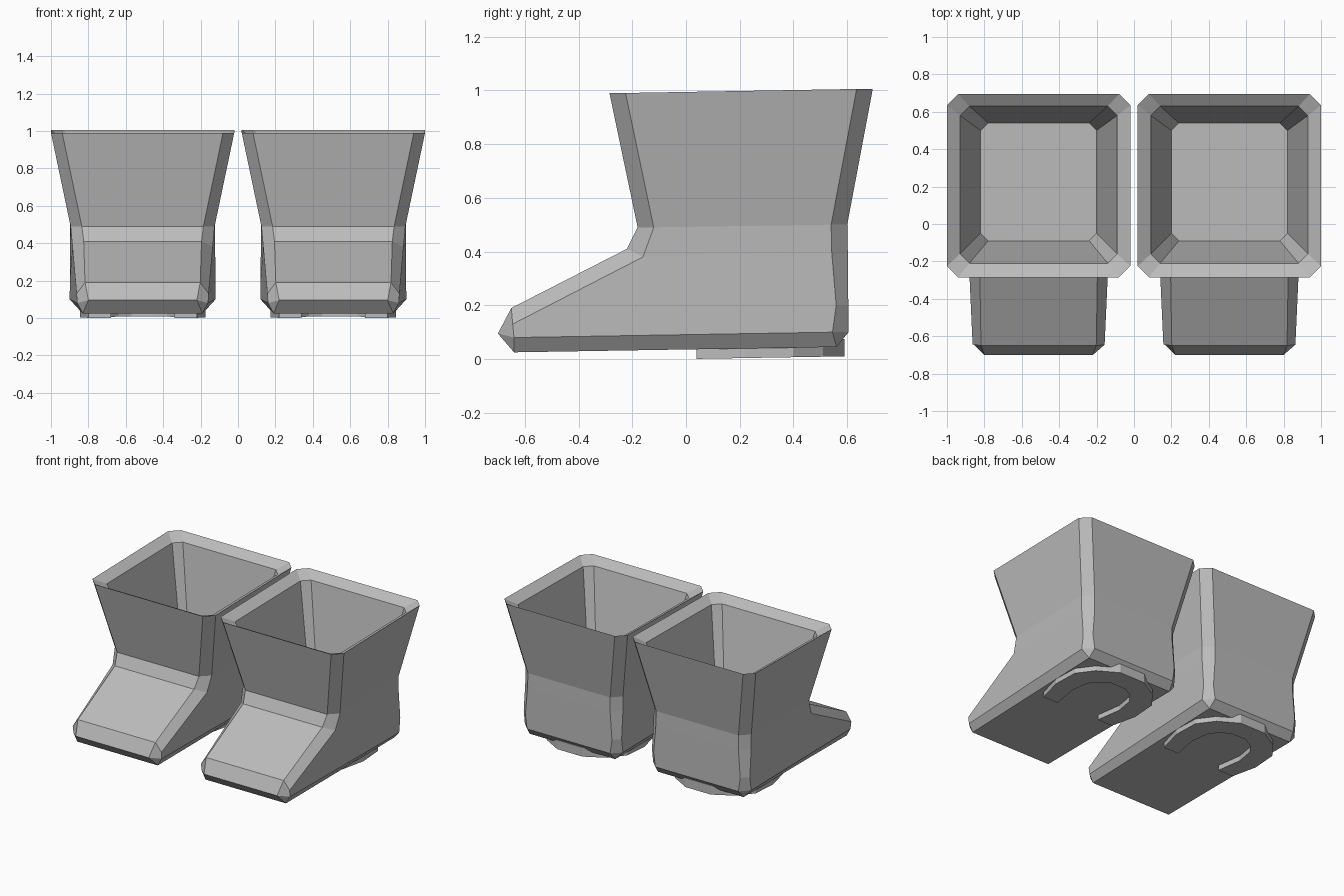
import bpy
import bmesh

cube = bpy.data.objects.get("Cube")
if cube:
    bpy.data.objects.remove(cube)

grey = bpy.data.materials.new("boot grey")
grey.use_nodes = True
colour = (0.5, 0.5, 0.5, 1)
grey.diffuse_color = colour
grey.node_tree.nodes["Principled BSDF"].inputs["Base Color"].default_value = colour

BOOT_X = 0.51
SIDES = {"left": BOOT_X, "right": -BOOT_X}


def finish(bm, name, x):
    bmesh.ops.remove_doubles(bm, verts=bm.verts, dist=0.0005)
    bmesh.ops.recalc_face_normals(bm, faces=bm.faces)
    mesh = bpy.data.meshes.new(name)
    bm.to_mesh(mesh)
    bm.free()
    mesh.materials.append(grey)
    obj = bpy.data.objects.new(name, mesh)
    obj.location.x = x
    bpy.context.collection.objects.link(obj)
    return obj


def ring(front, back, drop=0, setback=None, cut=0.06):
    """Rectangle with cut corners; front and back are (y, z, half width)."""
    (fy, fz, fw), (by, bz, bw) = front, back
    if setback is None:
        setback = cut
    half = [(fw - cut, fy, fz), (fw, fy + setback, fz - drop),
            (bw, by - cut, bz), (bw - cut, by, bz)]
    return half + [(-x, y, z) for x, y, z in reversed(half)]


def build_boot(name, x):
    rings = [
        # sole and welt
        ring((-0.64, 0.025, 0.32), (0.56, 0.045, 0.34), cut=0),
        ring((-0.70, 0.095, 0.35), (0.605, 0.10, 0.39), drop=0.015),
        # toe cap, instep and ankle
        ring((-0.65, 0.19, 0.353), (0.604, 0.2, 0.389), drop=0.06, setback=0.005, cut=0.045),
        ring((-0.22, 0.41, 0.375), (0.602, 0.4, 0.388), drop=0.03),
        ring((-0.18, 0.49, 0.385), (0.6, 0.5, 0.387)),
        # flared rim, then down the inside
        ring((-0.285, 0.99, 0.49), (0.695, 1.005, 0.49)),
        ring((-0.21, 0.95, 0.42), (0.63, 0.96, 0.42), cut=0.05),
        ring((-0.09, 0.45, 0.31), (0.54, 0.45, 0.31), cut=0.04),
    ]
    bm = bmesh.new()
    loops = [[bm.verts.new(p) for p in r] for r in rings]
    for low, high in zip(loops, loops[1:]):
        for i in range(len(low)):
            j = (i + 1) % len(low)
            bm.faces.new((low[i], low[j], high[j], high[i]))
    # sole underside and inner floor
    bm.faces.new(loops[0])
    bm.faces.new(loops[-1])
    return finish(bm, name, x)


def build_horseshoe(name, x):
    outer = [(0.29, 0.04), (0.335, 0.22), (0.325, 0.4), (0.24, 0.51), (0.1, 0.59)]
    inner = [(0.17, 0.04), (0.2, 0.22), (0.18, 0.35), (0.13, 0.41), (0.06, 0.45)]

    def whole(path):
        return path + [(-px, py) for px, py in reversed(path)]

    bm = bmesh.new()

    def layer(path, base, slope):
        return [bm.verts.new((px, py, base + slope * py)) for px, py in whole(path)]

    # outer and inner walls, tilted slightly with the sole
    corners = [layer(outer, 0, 0.017), layer(outer, 0.04, 0.06),
               layer(inner, 0.04, 0.06), layer(inner, 0, 0.017)]
    for k in range(4):
        a, b = corners[k], corners[(k + 1) % 4]
        for i in range(len(a) - 1):
            bm.faces.new((a[i], a[i + 1], b[i + 1], b[i]))
    # arm ends
    for end in (0, -1):
        bm.faces.new([c[end] for c in corners])
    return finish(bm, name, x)


for side, x in SIDES.items():
    build_boot(side + "_boot", x)
    build_horseshoe(side + "_heel_horseshoe", x)
